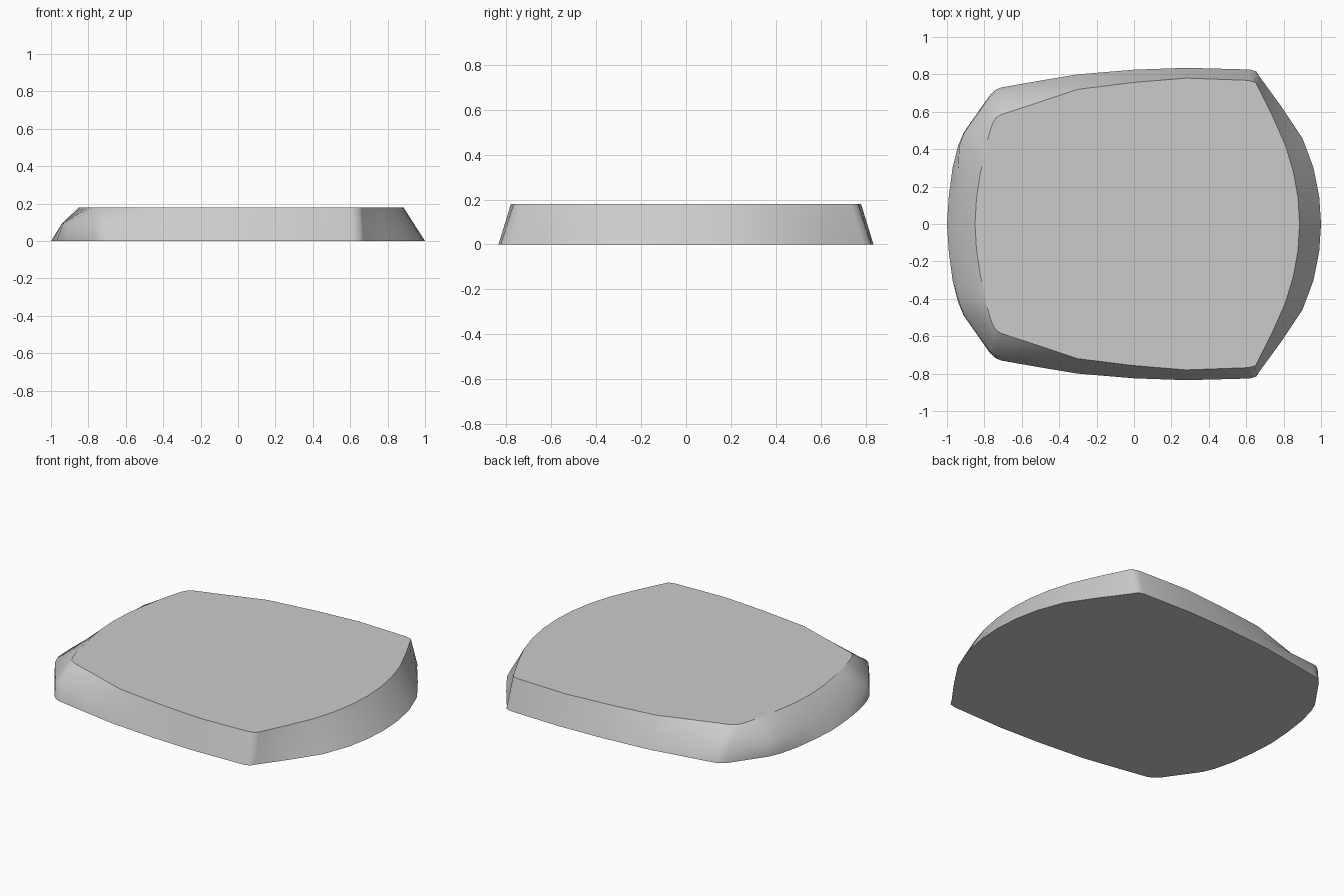
import bpy
import bmesh

cube = bpy.data.objects.get("Cube")
if cube:
    bpy.data.objects.remove(cube, do_unlink=True)

HEIGHT, RIDGE = 0.18, 0.095

# Half outline, nose to tail: base x, base y, top x, top y, ridge inset (0 = above base, 1 = below top)
HALF = [
    (1.0, 0, .885, 0, .53), (.99, .15, .877, .14, .53), (.96, .3, .852, .28, .53),
    (.9, .46, .81, .42, .53), (.79, .625, .737, .585, .53), (.67, .79, .662, .735, .53),
    (.655, .815, .65, .757, .53), (.62, .826, .61, .768, .53), (.28, .835, .28, .78, .53),
    (0, .825, 0, .757, .53), (-.3, .8, -.3, .72, .5), (-.51, .765, -.51, .65, .35),
    (-.71, .73, -.71, .585, .16), (-.74, .717, -.74, .565, .1), (-.77, .69, -.757, .535, .06),
    (-.84, .59, -.775, .48, .03), (-.91, .49, -.788, .43, .02), (-.94, .42, -.8, .375, .04),
    (-.97, .3, -.822, .27, .2), (-.99, .15, -.842, .14, .35), (-1.0, 0, -.85, 0, .4),
]
outline = HALF + [(bx, -by, tx, -ty, t) for bx, by, tx, ty, t in HALF[-2:0:-1]]

# Slab: base, ridge and top rings joined by walls and closed by flat caps
bm = bmesh.new()
base, ridge, top = [], [], []
for bx, by, tx, ty, t in outline:
    base.append(bm.verts.new((bx, by, 0)))
    ridge.append(bm.verts.new((bx + (tx - bx) * t, by + (ty - by) * t, RIDGE)))
    top.append(bm.verts.new((tx, ty, HEIGHT)))

count = len(outline)
for low, high in ((base, ridge), (ridge, top)):
    for i in range(count):
        j = (i + 1) % count
        bm.faces.new((low[i], low[j], high[j], high[i])).smooth = True

# Crisp rims around the flat caps
for cap in (bm.faces.new(top), bm.faces.new(base[::-1])):
    cap.smooth = False
    for edge in cap.edges:
        edge.smooth = False
bmesh.ops.recalc_face_normals(bm, faces=bm.faces)

mesh = bpy.data.meshes.new("rounded_slab")
bm.to_mesh(mesh)
bm.free()
slab = bpy.data.objects.new("rounded_slab", mesh)
bpy.context.collection.objects.link(slab)

# Light grey finish
grey = bpy.data.materials.new("light_grey")
grey.use_nodes = True
grey.diffuse_color = (0.6, 0.6, 0.6, 1)
grey.node_tree.nodes["Principled BSDF"].inputs["Base Color"].default_value = (0.6, 0.6, 0.6, 1)
mesh.materials.append(grey)
